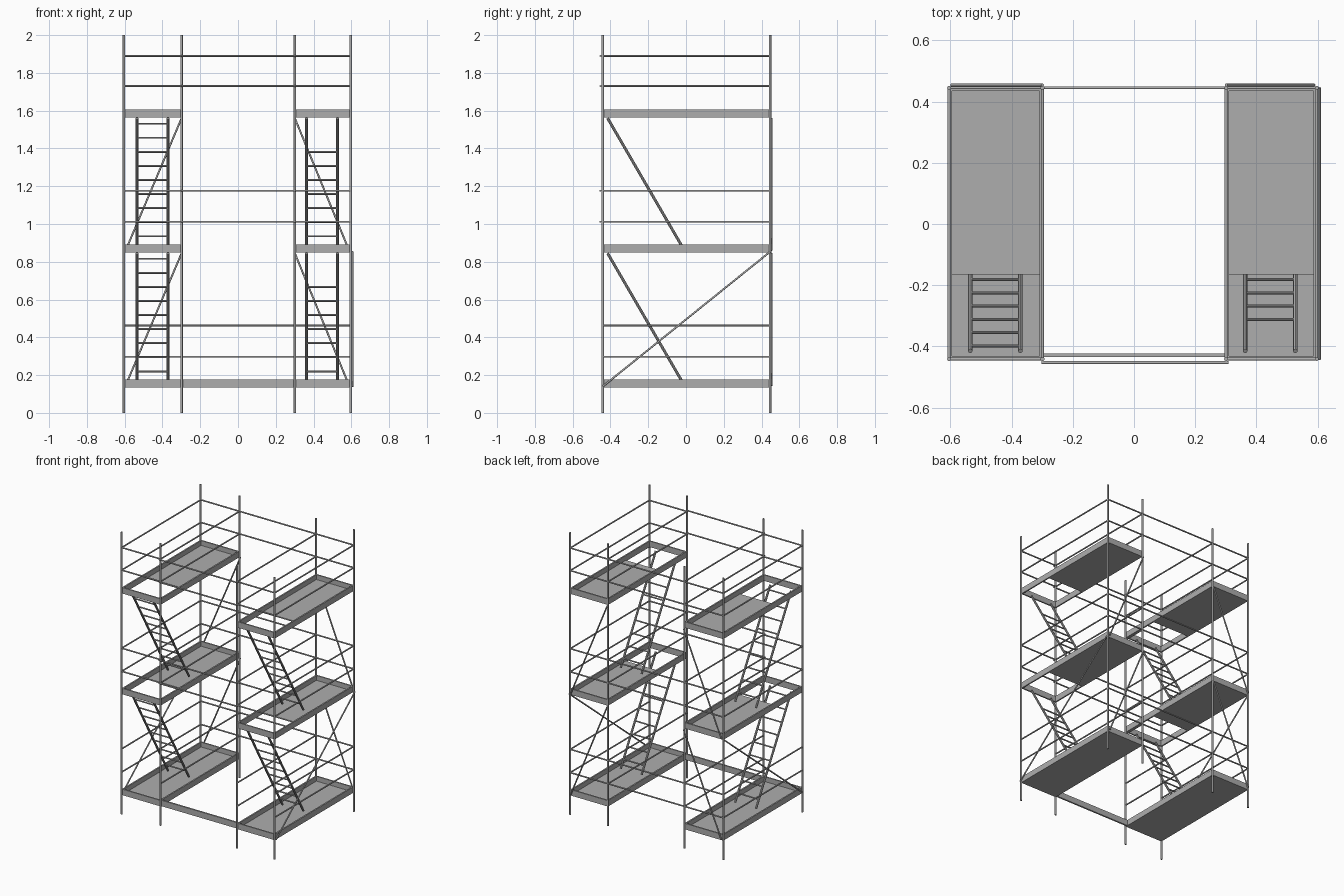
import bpy, bmesh, math
from mathutils import Vector, Matrix

if "Cube" in bpy.data.objects:
    bpy.data.objects.remove(bpy.data.objects["Cube"])

steel = bpy.data.materials.new("scaffold grey")
steel.diffuse_color = (0.42, 0.42, 0.42, 1)
steel.use_nodes = True
steel.node_tree.nodes["Principled BSDF"].inputs["Base Color"].default_value = steel.diffuse_color

YF, YB = -0.441, 0.445             # front and back post lines
LEVELS = [0.135, 0.85, 1.565]      # underside of each platform
RAILS = [(0.297, 0.462), (1.012, 1.176), (1.73, 1.89)]
TOE = 0.042


def tube(bm, a, b, r, sides=10):
    a, b = Vector(a), Vector(b)
    d = b - a
    m = Matrix.Translation((a + b) / 2) @ d.to_track_quat('Z', 'Y').to_matrix().to_4x4()
    bmesh.ops.create_cone(bm, cap_ends=True, segments=sides, radius1=r, radius2=r,
                          depth=d.length, matrix=m)


def box(bm, lo, hi):
    lo, hi = Vector(lo), Vector(hi)
    m = Matrix.Translation((lo + hi) / 2) @ Matrix.Diagonal((*(hi - lo), 1))
    bmesh.ops.create_cube(bm, size=1, matrix=m)


def finish(bm, name, smooth=True):
    me = bpy.data.meshes.new(name)
    bm.to_mesh(me)
    bm.free()
    me.materials.append(steel)
    ob = bpy.data.objects.new(name, me)
    bpy.context.collection.objects.link(ob)
    if smooth:
        bpy.context.view_layer.objects.active = ob
        ob.select_set(True)
        bpy.ops.object.shade_smooth_by_angle(angle=math.radians(40))
        ob.select_set(False)


def tower(side, xo, xi, rung_count):
    x0, x1 = min(xo, xi), max(xo, xi)

    # corner posts
    bm = bmesh.new()
    for x in (xo, xi):
        for y in (YF, YB):
            tube(bm, (x, y, 0), (x, y, 2), 0.0065, 12)
    finish(bm, side + "_posts")

    # decks (upper ones have a ladder opening at the front) and toe boards
    decks, toes = bmesh.new(), bmesh.new()
    for i, z in enumerate(LEVELS):
        front = YF if i == 0 else -0.165
        box(decks, (x0, front, z), (x1, YB, z + 0.008))
        for x in (x0, x1 - 0.01):
            box(toes, (x, YF, z), (x + 0.01, YB, z + TOE))
        for y in (YF, YB - 0.01):
            box(toes, (x0 + 0.01, y, z), (x1 - 0.01, y + 0.01, z + TOE))
    finish(decks, side + "_decks", False)
    finish(toes, side + "_toe_boards", False)

    # guard rails: both long sides, back, and front on upper levels
    bm = bmesh.new()
    for i, pair in enumerate(RAILS):
        for z in pair:
            for x in (xo, xi):
                tube(bm, (x, YF, z), (x, YB, z), 0.005)
            for y in ((YB,) if i == 0 else (YF, YB)):
                tube(bm, (x0, y, z), (x1, y, z), 0.005)
    finish(bm, side + "_guard_rails")

    # diagonal braces on the back, one long brace on the outer side
    bm = bmesh.new()
    for z in LEVELS[:2]:
        tube(bm, (xo * 0.985, YB + 0.009, z + 0.01), (xi, YB + 0.009, z + 0.71), 0.005)
    xb = xo + (0.009 if xo > 0 else 0.001)
    tube(bm, (xb, YF, LEVELS[0] + 0.005), (xb, YB, LEVELS[1] + 0.003), 0.005)
    finish(bm, side + "_braces")

    # inclined ladders
    bm = bmesh.new()
    mid = -0.453 if xo < 0 else 0.445
    for z in LEVELS[:2]:
        foot, top = Vector((0, -0.02, z + 0.03)), Vector((0, -0.415, z + 0.71))
        for s in (-0.082, 0.082):
            off = Vector((mid + s, 0, 0))
            tube(bm, foot + off, top + off, 0.0075, 8)
        for k in range(rung_count):
            p = foot.lerp(top, (0.055 + 0.0745 * k) / 0.68)
            tube(bm, p + Vector((mid - 0.08, 0, 0)), p + Vector((mid + 0.08, 0, 0)), 0.005, 8)
    finish(bm, side + "_ladders")


tower("left", -0.604, -0.299, 9)
tower("right", 0.597, 0.301, 7)

# rails bridging the gap between the towers
bm = bmesh.new()
for i, pair in enumerate(RAILS):
    for z in pair:
        tube(bm, (-0.3, YB, z), (0.302, YB, z), 0.005)
        if i > 0:
            tube(bm, (-0.302, -0.453, z), (0.308, -0.453, z), 0.005)
finish(bm, "bridging_rails")

# board tying the tower bases together at the front
bm = bmesh.new()
box(bm, (-0.3, -0.435, LEVELS[0]), (0.3, -0.423, LEVELS[0] + TOE))
finish(bm, "base_tie_board", False)
